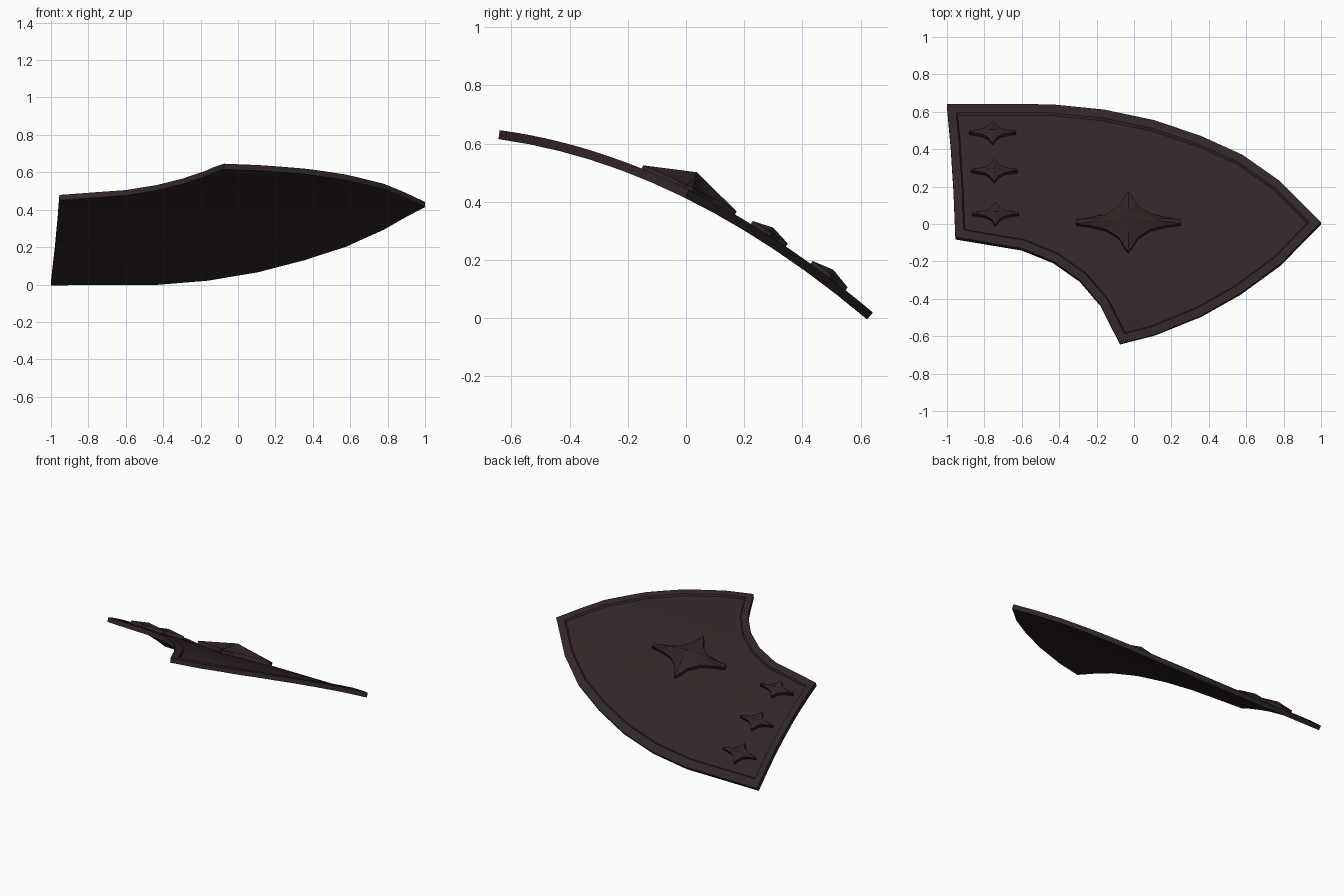
import bpy, bmesh, math
from mathutils import Vector

if "Cube" in bpy.data.objects:
    bpy.data.objects.remove(bpy.data.objects["Cube"])

mat = bpy.data.materials.new("dark brown metal")
mat.diffuse_color = (0.032, 0.019, 0.020, 1.0)
mat.use_nodes = True
mat.node_tree.nodes["Principled BSDF"].inputs["Base Color"].default_value = mat.diffuse_color

THICK = 0.031


def bend(x, y, h):
    """Put a flat point on the curved sheet, h above it along its normal."""
    z = 0.446 - 0.488 * y - 0.2747 * y * y
    slope = -0.488 - 0.5494 * y
    n = Vector((0, -slope, 1)).normalized()
    return Vector((x, y, z)) + n * h


def finish(bm, name, angle):
    for v in bm.verts:
        v.co = bend(*v.co)
    bmesh.ops.recalc_face_normals(bm, faces=bm.faces)
    for f in bm.faces:
        f.smooth = True
    for e in bm.edges:
        e.smooth = e.calc_face_angle(0) < math.radians(angle)
    me = bpy.data.meshes.new(name)
    bm.to_mesh(me)
    bm.free()
    me.materials.append(mat)
    ob = bpy.data.objects.new(name, me)
    bpy.context.collection.objects.link(ob)


def inset(pts, d):
    """Mitred inward offset of a clockwise outline."""
    out = []
    for i, p in enumerate(pts):
        a = (p - pts[i - 1]).normalized()
        b = (pts[(i + 1) % len(pts)] - p).normalized()
        na, nb = Vector((a.y, -a.x)), Vector((b.y, -b.x))
        out.append(p + (na + nb) * d / (1 + na.dot(nb)))
    return out


def ring(bm, pts, h):
    return [bm.verts.new((p.x, p.y, h)) for p in pts]


def bridge(bm, r1, r2):
    for i in range(len(r1)):
        bm.faces.new((r1[i - 1], r1[i], r2[i], r2[i - 1]))


# Curved plate with raised rim
outline = [Vector(p) for p in [
    (-1, 0.642), (-0.44, 0.64), (-0.16, 0.612), (0.11, 0.555), (0.36, 0.47),
    (0.58, 0.37), (0.78, 0.23), (1, 0.01), (0.78, -0.215), (0.57, -0.37),
    (0.36, -0.49), (0.11, -0.592), (-0.075, -0.64), (-0.18, -0.43),
    (-0.29, -0.30), (-0.43, -0.20), (-0.60, -0.13), (-0.955, -0.07),
    (-0.965, 0.18), (-0.98, 0.42)]]
bm = bmesh.new()
rings = [ring(bm, outline, -THICK), ring(bm, outline, 0),
         ring(bm, inset(outline, 0.045), 0),
         ring(bm, inset(outline, 0.053), -0.012)]
for r1, r2 in zip(rings, rings[1:]):
    bridge(bm, r1, r2)
caps = [bm.faces.new(rings[0]), bm.faces.new(rings[-1])]
bmesh.ops.triangulate(bm, faces=caps)
for k in range(-5, 6):
    bmesh.ops.bisect_plane(bm, geom=bm.verts[:] + bm.edges[:] + bm.faces[:],
                           plane_co=(0, k * 0.107, 0), plane_no=(0, 1, 0))
finish(bm, "curved_plate", 25)


# Four-pointed raised studs
def stud(name, cx, cy, sx, sy, wall, peak):
    quarter = [(0.0, 1.0), (0.07, 0.85), (0.18, 0.53), (0.42, 0.26),
               (0.72, 0.14), (1.0, 0.07)]
    half = quarter + [(x, -y) for x, y in reversed(quarter)]
    full = half + [(-x, y) for x, y in reversed(half[1:-1])]
    pts = [Vector((cx + x * sx, cy + y * sy)) for x, y in full]
    bm = bmesh.new()
    low, top = ring(bm, pts, -0.02), ring(bm, pts, wall)
    bridge(bm, low, top)
    bm.faces.new(low)
    apex = bm.verts.new((cx, cy, peak))
    for i in range(len(top)):
        bm.faces.new((top[i - 1], top[i], apex))
    finish(bm, name, 20)


stud("large_stud", -0.03, 0.008, 0.28, 0.16, 0.012, 0.066)
for i, (x, y) in enumerate([(-0.757, 0.488), (-0.747, 0.283), (-0.74, 0.053)]):
    stud("small_stud_%d" % (i + 1), x, y, 0.125, 0.06, 0.012, 0.03)
